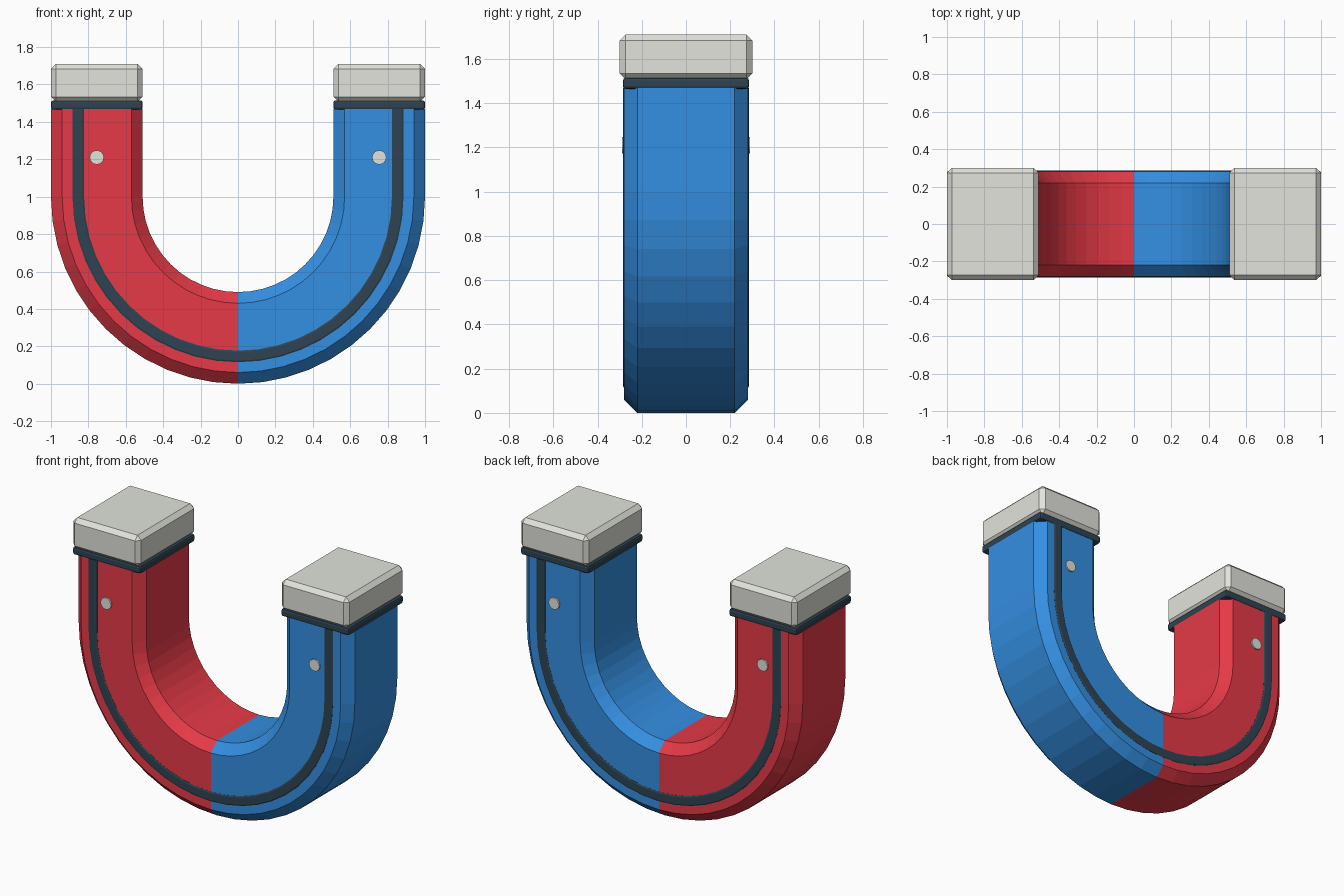
import bpy, bmesh, math

if "Cube" in bpy.data.objects:
    bpy.data.objects.remove(bpy.data.objects["Cube"])

R, HW, HY, CH = 0.755, 0.245, 0.28, 0.06   # centre radius, half width, half depth, chamfer
TOP, ARC = 1.47, 12                        # top of legs, arc steps per quarter


def material(name, rgb):
    lin = [(c / 255 / 12.92) if c < 11 else ((c / 255 + 0.055) / 1.055) ** 2.4 for c in rgb]
    m = bpy.data.materials.new(name)
    m.diffuse_color = (*lin, 1)
    m.use_nodes = True
    m.node_tree.nodes["Principled BSDF"].inputs["Base Color"].default_value = m.diffuse_color
    return m


red = material("red", (230, 58, 71))
blue = material("blue", (52, 143, 226))
dark = material("dark slate", (46, 68, 82))
metal = material("pale metal", (225, 227, 219))


def finish(name, bm, mats):
    bmesh.ops.recalc_face_normals(bm, faces=bm.faces)
    me = bpy.data.meshes.new(name)
    bm.to_mesh(me)
    bm.free()
    ob = bpy.data.objects.new(name, me)
    bpy.context.collection.objects.link(ob)
    for m in mats:
        me.materials.append(m)
    return ob


def sweep_u(name, profile, mats):
    """Sweep a (radius, y) profile down one leg, round the bend and up the other."""
    path = [(math.pi, TOP - 1)]
    path += [(math.pi + math.pi * i / (2 * ARC), 0) for i in range(2 * ARC + 1)]
    path += [(2 * math.pi, TOP - 1)]
    bm = bmesh.new()
    rings = [[bm.verts.new((r * math.cos(a), y, 1 + r * math.sin(a) + up)) for r, y in profile]
             for a, up in path]
    n = len(profile)
    for p, q in zip(rings, rings[1:]):
        for i in range(n):
            j = (i + 1) % n
            bm.faces.new((p[i], p[j], q[j], q[i]))
    bm.faces.new(rings[0])
    bm.faces.new(rings[-1])
    if len(mats) > 1:                      # right half takes the second colour
        for f in bm.faces:
            f.material_index = int(f.calc_center_median().x > 0)
    return finish(name, bm, mats)


def block(name, x, z0, z1, hx, hy, bevel, segments, mat):
    bm = bmesh.new()
    bmesh.ops.create_cube(bm, size=1)
    for v in bm.verts:
        v.co = (x + v.co.x * 2 * hx, v.co.y * 2 * hy, (z0 + z1) / 2 + v.co.z * (z1 - z0))
    bmesh.ops.bevel(bm, geom=bm.edges[:], offset=bevel, segments=segments,
                    profile=0.5, affect='EDGES')
    return finish(name, bm, [mat])


# Horseshoe body with chamfered section
quarter = [(HW, HY - CH), (HW - CH, HY)]
section = quarter + [(-r, y) for r, y in reversed(quarter)]
section += [(-r, -y) for r, y in section]
sweep_u("horseshoe_body", [(R + r, y) for r, y in section], [red, blue])

# Thin dark inlay bands on front and back
for side, s in (("front", -1), ("back", 1)):
    sweep_u(side + "_inlay_band",
            [(0.823, s * 0.27), (0.823, s * 0.281), (0.831, s * 0.285),
             (0.877, s * 0.285), (0.885, s * 0.281), (0.885, s * 0.27)], [dark])

for leg, sx in (("left", -1), ("right", 1)):
    # Collar and pole tip
    block(leg + "_collar", sx * R, 1.465, 1.515, HW, 0.285, 0.012, 2, dark)
    block(leg + "_pole_tip", sx * R, 1.507, 1.71, HW, 0.30, 0.027, 1, metal)
    # Round studs on both faces
    for side, s in (("front", -1), ("back", 1)):
        bm = bmesh.new()
        bmesh.ops.create_cone(bm, cap_ends=True, segments=16, radius1=0.038,
                              radius2=0.038, depth=0.03)
        for v in bm.verts:
            v.co = (sx * R + v.co.x, s * 0.275 + v.co.z, 1.21 + v.co.y)
        finish(f"{leg}_{side}_stud", bm, [metal])
